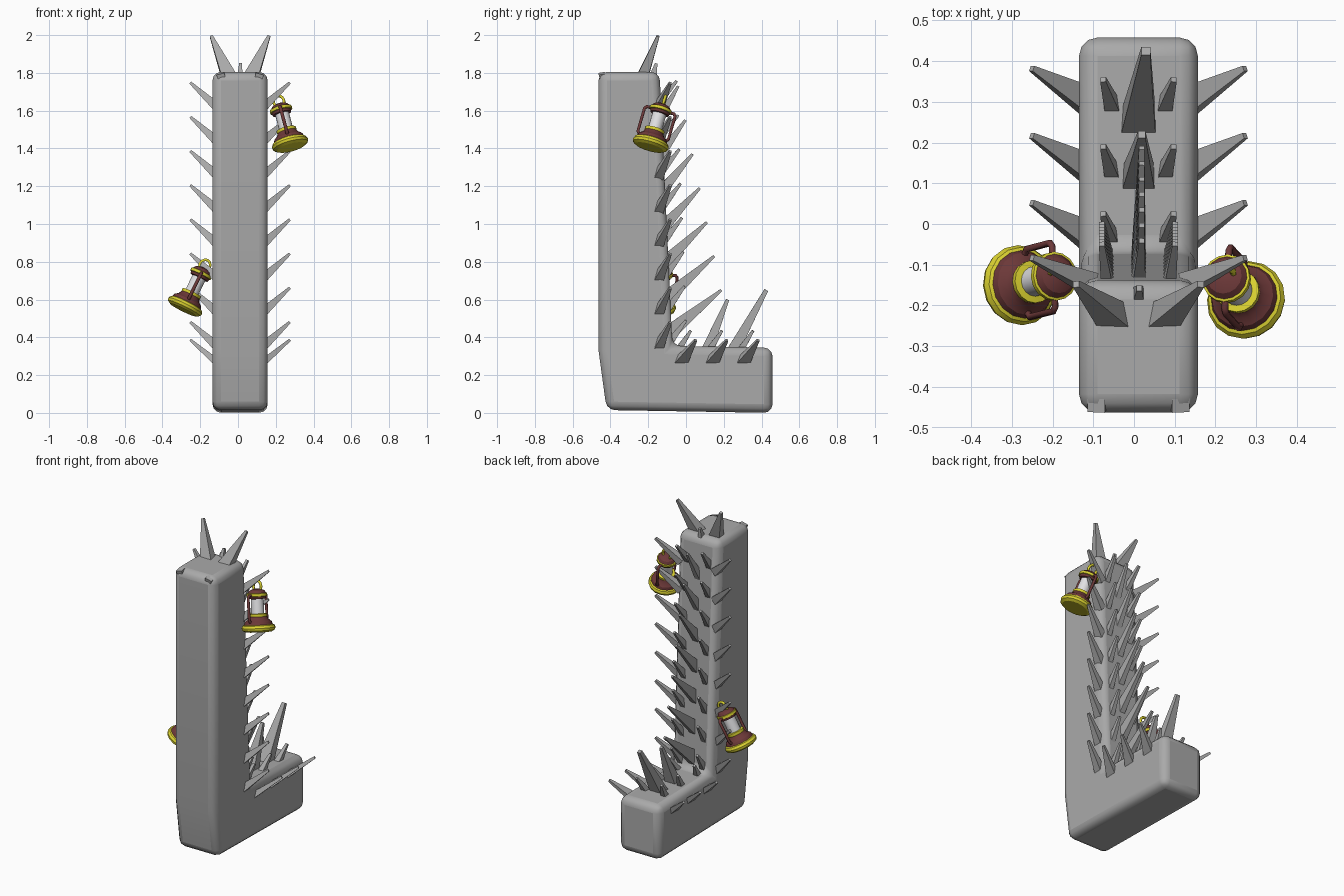
import bpy, bmesh, math
from mathutils import Vector, Matrix

if "Cube" in bpy.data.objects:
    bpy.data.objects.remove(bpy.data.objects["Cube"])


def material(name, rgb):
    m = bpy.data.materials.new(name)
    m.diffuse_color = (*rgb, 1)
    m.use_nodes = True
    m.node_tree.nodes["Principled BSDF"].inputs["Base Color"].default_value = m.diffuse_color
    return m


STONE = material("stone grey", (0.40, 0.40, 0.40))
YELLOW = material("lantern yellow", (0.70, 0.64, 0.03))
RED = material("dark red", (0.15, 0.04, 0.04))
GLASS = material("pale glass", (0.75, 0.75, 0.77))
CX = 0.011  # middle of the body


def add_object(name, bm, mats, smooth=None):
    bmesh.ops.recalc_face_normals(bm, faces=bm.faces)
    me = bpy.data.meshes.new(name)
    bm.to_mesh(me)
    bm.free()
    for m in mats:
        me.materials.append(m)
    ob = bpy.data.objects.new(name, me)
    bpy.context.collection.objects.link(ob)
    if smooth:
        bpy.context.view_layer.objects.active = ob
        ob.select_set(True)
        bpy.ops.object.shade_smooth_by_angle(angle=math.radians(smooth))
        ob.select_set(False)
    return ob


# L-shaped body: side profile pushed across x, with rounded edges
profile = [(-0.463, 1.805), (-0.14, 1.805), (-0.072, 0.355), (0.458, 0.345),
           (0.458, 0.0), (-0.42, 0.015), (-0.463, 0.33)]
bm = bmesh.new()
face = bm.faces.new([bm.verts.new((CX - 0.146, y, z)) for y, z in profile])
ext = bmesh.ops.extrude_face_region(bm, geom=[face])
bmesh.ops.translate(bm, vec=(0.292, 0, 0),
                    verts=[v for v in ext["geom"] if isinstance(v, bmesh.types.BMVert)])
body = add_object("body", bm, [STONE], 25)
bev = body.modifiers.new("rounded edges", "BEVEL")
bev.width, bev.segments = 0.045, 3
bev.limit_method, bev.angle_limit = "ANGLE", math.radians(30)


def spike(bm, base, tip, w=0.03, d=0.02, tip_w=0.007):
    """Four-sided blunt spike; w across the body, d along it."""
    base, tip = Vector(base), Vector(tip)
    axis = (tip - base).normalized()
    side = Vector((1, 0, 0)) if abs(axis.x) < 0.5 else Vector((0, 1, 0))
    side = (side - axis * side.dot(axis)).normalized()
    other = axis.cross(side)
    rings = []
    for p, a, b in ((base, w, d), (tip, tip_w, tip_w)):
        rings.append([bm.verts.new(p + side * a * s + other * b * t)
                      for s, t in ((1, 1), (-1, 1), (-1, -1), (1, -1))])
    bm.faces.new(rings[0][::-1])
    bm.faces.new(rings[1])
    for i in range(4):
        j = (i + 1) % 4
        bm.faces.new((rings[0][i], rings[0][j], rings[1][j], rings[1][i]))


def back_y(z):
    return -0.072 - 0.068 * (z - 0.355) / 1.45


# Spikes along the upright: side pairs, small pairs and a central row
side_bm, small_bm, mid_bm = bmesh.new(), bmesh.new(), bmesh.new()
for i in range(8):
    z = 0.48 + 0.181 * i
    for s in (-1, 1):
        spike(side_bm, (CX + s * 0.12, -0.145, z - 0.13),
              (CX + s * 0.262, -0.083, z), 0.025, 0.024)
        spike(small_bm, (CX + s * 0.075, back_y(z) - 0.02, z - 0.12),
              (CX + s * 0.09, 0.0 - 0.007 * i, z + 0.01), 0.016, 0.022)
    if i < 7:
        zt = 0.65 + 0.18 * i
        spike(mid_bm, (CX, back_y(zt) - 0.015, zt - 0.235 + 0.008 * i),
              (CX + 0.008, 0.187 - 0.038 * i, zt), 0.018, 0.042 - 0.003 * i)

# Spikes along the foot
for y in (-0.02, 0.145, 0.31):
    for s in (-1, 1):
        spike(side_bm, (CX + s * 0.12, y - 0.01, 0.265),
              (CX + s * 0.262, y + 0.072, 0.385), 0.035, 0.018)
        spike(small_bm, (CX + s * 0.065, y - 0.02, 0.335),
              (CX + s * 0.087, y + 0.045, 0.435), 0.018, 0.018)
spike(mid_bm, (CX, 0.25, 0.33), (CX + 0.018, 0.425, 0.65), 0.042, 0.032, 0.011)
spike(mid_bm, (CX, 0.11, 0.33), (CX + 0.008, 0.22, 0.60), 0.040, 0.030, 0.009)
add_object("side_spikes", side_bm, [STONE])
add_object("small_spikes", small_bm, [STONE])
add_object("middle_spikes", mid_bm, [STONE])

# Crown spikes and small corner studs on top
crown_bm, stud_bm = bmesh.new(), bmesh.new()
for s in (-1, 1):
    spike(crown_bm, (CX + s * 0.06, -0.23, 1.78), (CX + s * 0.153, -0.148, 1.995), 0.038, 0.03, 0.008)
    spike(stud_bm, (CX + s * 0.104, -0.446, 1.797), (CX + s * 0.07, -0.425, 1.67), 0.022, 0.017)
spike(crown_bm, (CX, -0.175, 1.78), (CX + 0.002, -0.158, 1.85), 0.014, 0.02)
add_object("crown_spikes", crown_bm, [STONE])
add_object("corner_studs", stud_bm, [STONE])


def tube(name, points, radius, mat, matrix, cyclic=False):
    cu = bpy.data.curves.new(name, "CURVE")
    cu.dimensions = "3D"
    cu.bevel_depth, cu.bevel_resolution = radius, 1
    cu.use_fill_caps = True
    sp = cu.splines.new("POLY")
    sp.points.add(len(points) - 1)
    for p, co in zip(sp.points, points):
        p.co = (*co, 1)
    sp.use_cyclic_u = cyclic
    cu.materials.append(mat)
    ob = bpy.data.objects.new(name, cu)
    bpy.context.collection.objects.link(ob)
    ob.matrix_world = matrix


# Lantern outline: radius, height, and material of the band ending there
OUTLINE = [(0.078, 0.0, 1), (0.095, 0.010, 1), (0.099, 0.024, 1), (0.092, 0.038, 1),
           (0.084, 0.042, 1), (0.078, 0.058, 2), (0.060, 0.072, 2), (0.052, 0.088, 2),
           (0.053, 0.092, 1), (0.053, 0.104, 1), (0.037, 0.106, 1), (0.037, 0.190, 3),
           (0.050, 0.192, 2), (0.054, 0.205, 2), (0.060, 0.207, 1), (0.060, 0.222, 1),
           (0.054, 0.224, 1), (0.044, 0.238, 2), (0.020, 0.248, 2)]


def lantern(name, bottom, top):
    bottom, top = Vector(bottom), Vector(top)
    zax = (top - bottom).normalized()
    yax = Vector((0, 1, 0))
    yax = (yax - zax * yax.dot(zax)).normalized()
    xax = yax.cross(zax)
    mw = Matrix((xax, yax, zax)).transposed().to_4x4()
    mw.translation = bottom
    # Turned lantern shell
    n, bm, prev = 16, bmesh.new(), None
    for r, h, mi in OUTLINE:
        ring = [bm.verts.new((r * math.cos(2 * math.pi * k / n),
                              r * math.sin(2 * math.pi * k / n), h)) for k in range(n)]
        if prev:
            for k in range(n):
                j = (k + 1) % n
                bm.faces.new((prev[k], prev[j], ring[j], ring[k])).material_index = mi - 1
        else:
            bm.faces.new(ring[::-1]).material_index = 0
        prev = ring
    bm.faces.new(prev).material_index = 1
    add_object(name, bm, [YELLOW, RED, GLASS], 30).matrix_world = mw
    # Side rods and hanging loop
    for s, label in ((-1, "front"), (1, "back")):
        tube(f"{name}_{label}_rod", [(0, s * r, h) for r, h in
             ((0.045, 0.212), (0.075, 0.212), (0.084, 0.20), (0.084, 0.07), (0.07, 0.055))],
             0.009, RED, mw)
    tube(name + "_loop", [(0.028 * math.cos(a), 0.006, 0.262 + 0.034 * math.sin(a))
         for a in (2 * math.pi * k / 12 for k in range(12))], 0.008, YELLOW, mw, True)


lantern("right_lantern", (0.281, -0.193, 1.405), (0.214, -0.120, 1.655))
lantern("left_lantern", (-0.290, -0.153, 0.545), (-0.170, -0.122, 0.790))
